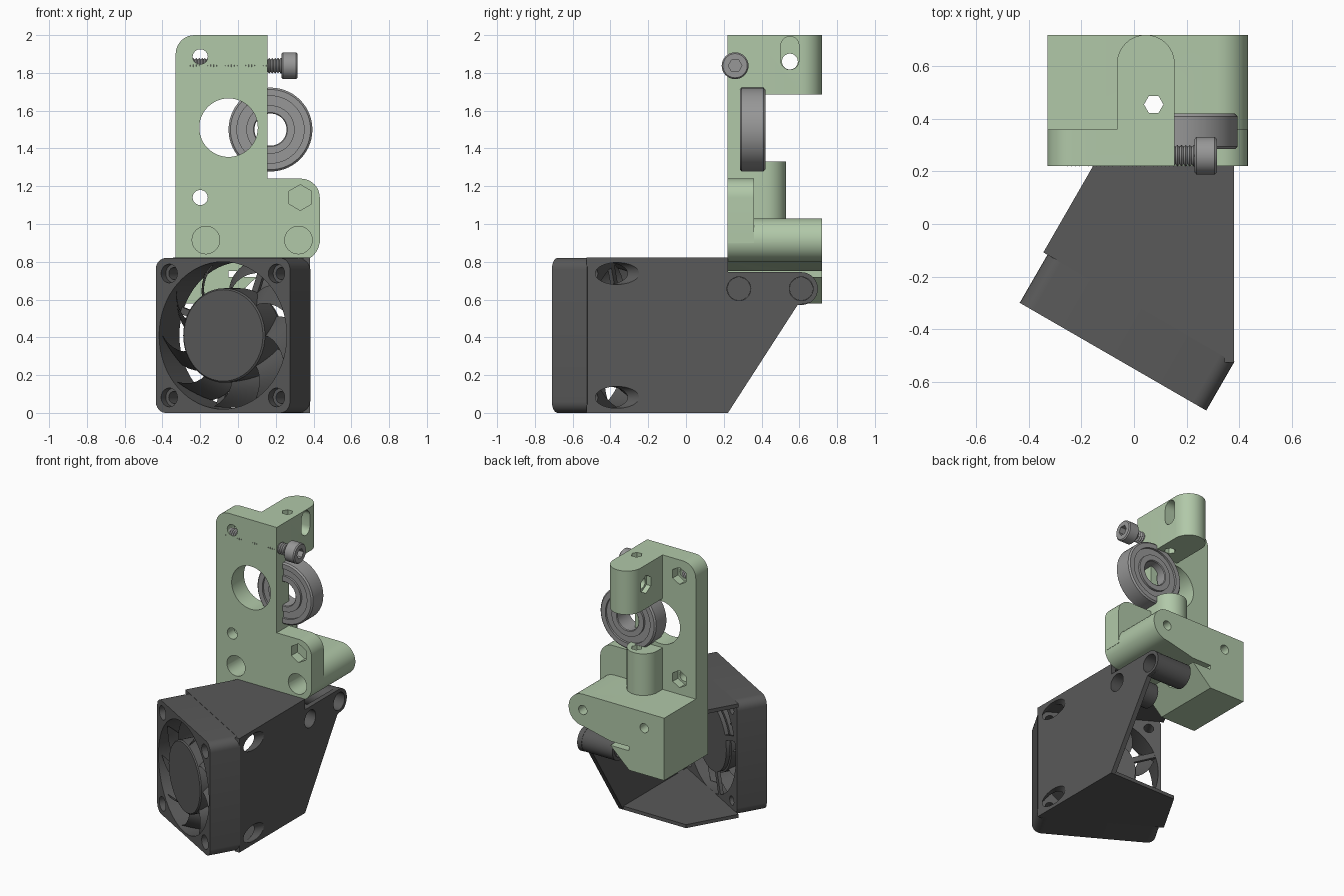
import bpy, bmesh, math
from mathutils import Matrix, Vector

if "Cube" in bpy.data.objects:
    bpy.data.objects.remove(bpy.data.objects["Cube"])


def material(name, rgb):
    m = bpy.data.materials.new(name)
    m.diffuse_color = (*rgb, 1)
    m.use_nodes = True
    m.node_tree.nodes["Principled BSDF"].inputs["Base Color"].default_value = m.diffuse_color
    return m


GREEN = material("pale green plastic", (0.44, 0.58, 0.395))
DARK = material("dark grey plastic", (0.10, 0.10, 0.10))
STEEL = material("steel grey", (0.31, 0.31, 0.31))

# Maps a 2D profile point and a depth to 3D, by extrusion axis
PLACE = {'x': lambda a, b, h: (h, a, b),
         'y': lambda a, b, h: (a, h, b),
         'z': lambda a, b, h: (a, b, h)}


def finish(bm, name, mat, matrix=None):
    bmesh.ops.recalc_face_normals(bm, faces=bm.faces)
    if matrix:
        bm.transform(matrix)
    me = bpy.data.meshes.new(name)
    bm.to_mesh(me)
    bm.free()
    if mat:
        me.materials.append(mat)
    ob = bpy.data.objects.new(name, me)
    bpy.context.collection.objects.link(ob)
    return ob


def prism(name, pts, axis, lo, hi, mat=None, matrix=None):
    bm = bmesh.new()
    f = PLACE[axis]
    a = [bm.verts.new(f(*p, lo)) for p in pts]
    b = [bm.verts.new(f(*p, hi)) for p in pts]
    bm.faces.new(a)
    bm.faces.new(b[::-1])
    n = len(pts)
    for i in range(n):
        j = (i + 1) % n
        bm.faces.new((a[i], a[j], b[j], b[i]))
    return finish(bm, name, mat, matrix)


def lathe(name, prof, axis, cx, cy, mat, n=40, closed=False, matrix=None):
    bm = bmesh.new()
    rings = [[bm.verts.new(PLACE[axis](cx + r * math.cos(2 * math.pi * k / n),
                                       cy + r * math.sin(2 * math.pi * k / n), h))
              for k in range(n)] for r, h in prof]
    for i in range(len(rings) if closed else len(rings) - 1):
        p, q = rings[i], rings[(i + 1) % len(rings)]
        for k in range(n):
            bm.faces.new((p[k], p[(k + 1) % n], q[(k + 1) % n], q[k]))
    if not closed:
        bm.faces.new(rings[0])
        bm.faces.new(rings[-1])
    return finish(bm, name, mat, matrix)


def arc(cx, cy, r, a0, a1, n=10):
    return [(cx + r * math.cos(math.radians(a0 + (a1 - a0) * i / n)),
             cy + r * math.sin(math.radians(a0 + (a1 - a0) * i / n))) for i in range(n + 1)]


def ngon(cx, cy, r, n=32, phase=0):
    return arc(cx, cy, r, phase, phase + 360, n)[:-1]


def boolean(ob, others, op='DIFFERENCE'):
    for o in others:
        m = ob.modifiers.new("bool", 'BOOLEAN')
        m.operation, m.solver, m.object = op, 'EXACT', o
    dg = bpy.context.evaluated_depsgraph_get()
    me = bpy.data.meshes.new_from_object(ob.evaluated_get(dg))
    ob.modifiers.clear()
    ob.data = me
    for o in others:
        bpy.data.objects.remove(o)


# Bracket: hinge block, plate, top lug and post joined
bracket = prism("bracket", [(-.33, .58), (-.05, .58), (.1, .72), (-.05, .72), (-.05, .75), (.1, .75)]
                + arc(.318, .915, .115, -90, 90, 16) + [(-.33, 1.03)], 'y', .22, .72, GREEN)
plate = prism("plate", [(-.33, .9), (.433, .9)] + arc(.333, 1.14, .1, 0, 90)
              + [(.155, 1.24), (.155, 2)] + arc(-.23, 1.9, .1, 90, 180), 'y', .22, .36, GREEN)


def lug(y, z0, z1):
    return prism("lug", [(.155, .3), (.155, y)] + arc(.045, y, .11, 0, 180, 16)[1:] + [(-.065, .3)],
                 'z', z0, z1, GREEN)


boolean(bracket, [plate, lug(.61, 1.685, 2.0), lug(.42, 1.0, 1.33)], 'UNION')
cuts = [prism("cut", ngon(-.05, 1.51, .155, 48), 'y', .1, .37),
        prism("cut", ngon(.075, .455, .037, 6), 'z', .4, 2.1),
        prism("cut", ngon(.33, 1.14, .068, 6, 30), 'y', .1, .29),
        prism("cut", ngon(.55, 1.86, .042), 'x', -.2, .3),
        prism("cut", arc(.55, 1.945, .048, 0, 180) + arc(.55, 1.865, .048, 180, 360), 'x', .05, .3),
        prism("cut", ngon(.55, 1.86, .065, 6, 30), 'x', -.2, -.03)]
for z in (1.14, 1.885):
    cuts += [prism("cut", ngon(-.2, z, .04), 'y', .1, .5),
             prism("cut", ngon(-.2, z, .062, 6, 30), 'y', .3, .5)]
for x in (-.17, .32):
    cuts += [prism("cut", ngon(x, .915, .073), 'y', .1, .5),
             prism("cut", ngon(x, .915, .033), 'y', .56, .8)]
boolean(bracket, cuts)

# Ball bearing
lathe("bearing", [(.085, .29), (.09, .285), (.128, .285), (.128, .3), (.178, .3), (.178, .285), (.212, .285),
                  (.222, .295), (.222, .41), (.212, .42), (.178, .42), (.178, .405), (.128, .405),
                  (.128, .42), (.09, .42), (.085, .415)], 'y', .172, 1.5, STEEL, 56, True)

# Tension screw: ridged shaft and socket head
turns, x0, x1 = 32, -.26, .235
pitch = (x1 - x0) / turns
ridges = []
for i in range(turns):
    ridges += [(.033, x0 + i * pitch), (.041, x0 + (i + .5) * pitch)]
lathe("screw_shaft", ridges + [(.041, x1 + .01)], 'x', .26, 1.838, STEEL, 24)
head = lathe("screw_head", [(.062, .23), (.071, .237), (.071, .307), (.064, .315)], 'x', .26, 1.838, STEEL)
boolean(head, [prism("cut", ngon(.26, 1.838, .036, 6), 'x', .27, .4)])

# Fan, built facing -y and then turned 30 degrees
FAN = Matrix.Translation((-.08, -.505, .41)) @ Matrix.Rotation(math.radians(-30), 4, 'Z')
CORNERS = [(sx * .328, sz * .328) for sx in (-1, 1) for sz in (-1, 1)]
outline = []
for sx, sz, a in ((1, 1, 0), (-1, 1, 90), (-1, -1, 180), (1, -1, 270)):
    outline += arc(sx * .35, sz * .35, .06, a, a + 90, 6)
frame = prism("fan_frame", outline, 'y', 0, .215, DARK, FAN)
cuts = [prism("cut", ngon(0, 0, .39, 64), 'y', -.1, .4, None, FAN)]
for x, z in CORNERS:
    cuts += [prism("cut", ngon(x, z, .032, 20), 'y', -.1, .4, None, FAN),
             prism("cut", ngon(x, z, .05, 20), 'y', -.1, .05, None, FAN)]
boolean(frame, cuts)
lathe("fan_hub", [(.242, .005), (.25, .013), (.25, .18)], 'y', 0, 0, DARK, 48, False, FAN)
lathe("fan_motor_plate", [(.24, .185), (.24, .213)], 'y', 0, 0, DARK, 48, False, FAN)
for i in range(4):
    turn = FAN @ Matrix.Rotation(math.radians(90 * i + 20), 4, 'Y')
    prism("fan_strut", [(.2, -.018), (.395, -.018), (.395, .018), (.2, .018)], 'y', .19, .213, DARK, turn)

# Swept fan blades
bm = bmesh.new()
for b in range(9):
    grid = []
    for i in range(6):
        r = .24 + .142 * i / 5
        row = []
        for j in range(6):
            t = j / 5
            a = 2 * math.pi * b / 9 + .42 * t - .35 * (i / 5) ** 1.5
            row.append(bm.verts.new((r * math.cos(a), .02 + .15 * t, r * math.sin(a))))
        grid.append(row)
    for i in range(5):
        for j in range(5):
            bm.faces.new((grid[i][j], grid[i + 1][j], grid[i + 1][j + 1], grid[i][j + 1]))
bmesh.ops.solidify(bm, geom=bm.faces[:], thickness=.01)
finish(bm, "fan_blades", DARK, FAN)

# Duct: floor and roof plates, open at the back and left
plan = [(.38, -.527), (.38, .222), (-.155, .222), (-.345, -.108)]
prism("duct_floor", plan, 'z', 0, .025, DARK)
prism("duct_roof", plan, 'z', .795, .822, DARK)

# Duct side wall with hinge arm and barrels
wall = prism("duct_wall", [(-.527, 0), (.222, 0), (.59, .57)] + arc(.61, .657, .088, -55, 90, 14)
             + [(.222, .745), (.222, .822), (-.527, .822)], 'x', .345, .38, DARK)
boolean(wall, [prism("cut", ngon(y, .657, .063), 'x', .3, .5) for y in (.28, .61)]
        + [prism("cut", ngon(x, z, .058), 'y', .216, .6, None, FAN) for x, z in CORNERS if x > 0])
for y in (.28, .61):
    lathe("hinge_barrel", [(.086, .36), (.086, .1), (.06, .1), (.06, .15), (.063, .15), (.063, .36)],
          'x', y, .657, DARK, 32, True)
    prism("barrel_floor", ngon(y, .657, .062), 'x', .13, .16, DARK)

# Smooth round surfaces, keep edges sharp
for o in bpy.context.scene.objects:
    o.select_set(True)
    bpy.context.view_layer.objects.active = o
bpy.ops.object.shade_smooth_by_angle(angle=math.radians(30))
